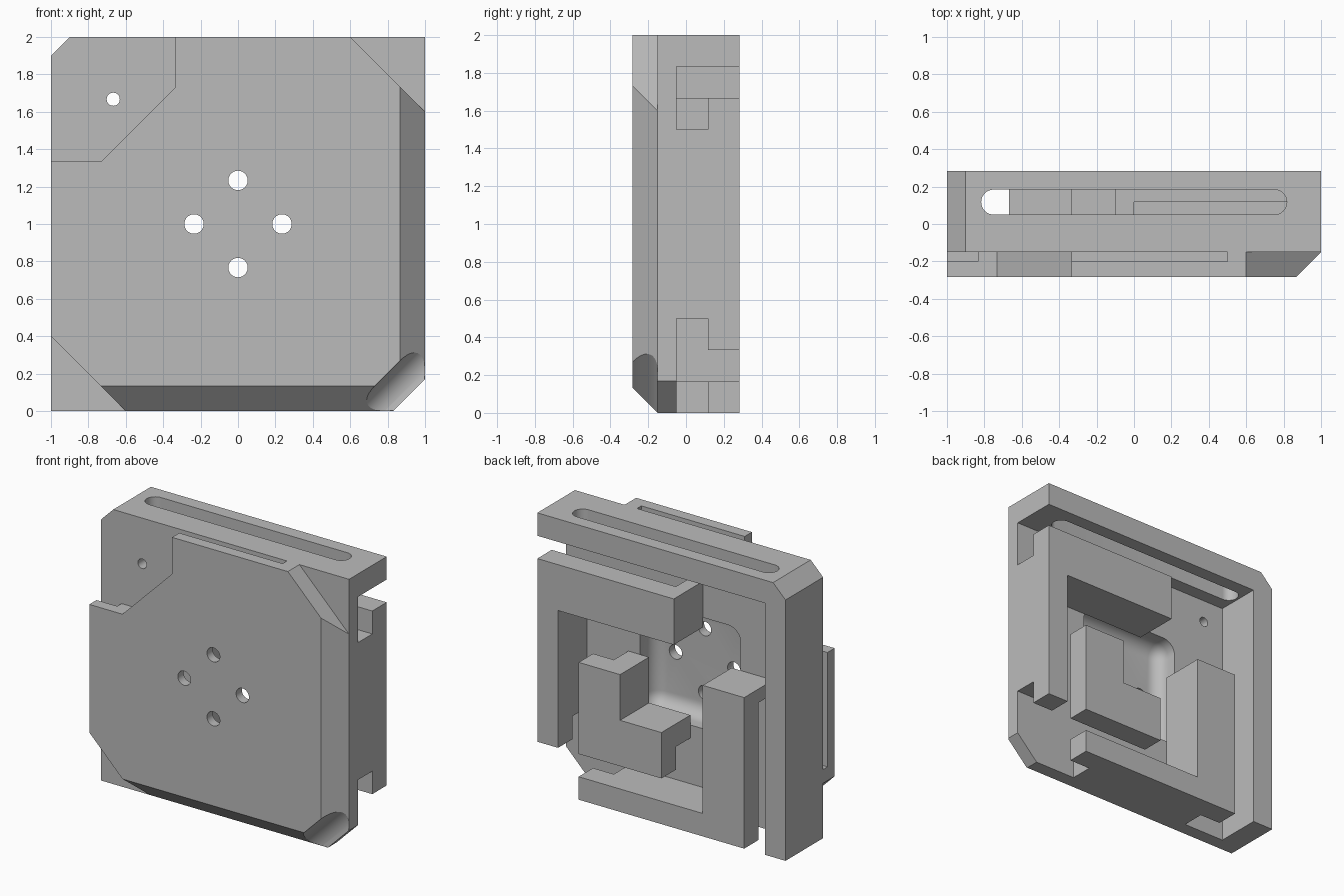
import bpy, bmesh, math
from mathutils import Vector, Matrix

cube = bpy.data.objects.get("Cube")
if cube:
    bpy.data.objects.remove(cube, do_unlink=True)

grey = bpy.data.materials.new("plain grey")
grey.use_nodes = True
COLOUR = (0.5, 0.5, 0.5, 1)
grey.diffuse_color = COLOUR
grey.node_tree.nodes["Principled BSDF"].inputs["Base Color"].default_value = COLOUR

# Depth levels from front to back
FRONT, STEP, FLOOR, LIP, BACK = -0.283, -0.15, -0.05, 0.117, 0.283
# Reflection across the diagonal running from upper -x to lower +x
FLIP = Matrix(((0, 0, -1, 1), (0, 1, 0, 0), (-1, 0, 0, 1), (0, 0, 0, 1)))


def finish(bm, name, flip=False):
    if flip:
        bm.transform(FLIP)
    bmesh.ops.recalc_face_normals(bm, faces=bm.faces)
    mesh = bpy.data.meshes.new(name)
    bm.to_mesh(mesh)
    bm.free()
    mesh.materials.append(grey)
    ob = bpy.data.objects.new(name, mesh)
    bpy.context.collection.objects.link(ob)
    return ob


def extrude(points, offset, name, flip=False):
    bm = bmesh.new()
    face = bm.faces.new([bm.verts.new(p) for p in points])
    new = bmesh.ops.extrude_face_region(bm, geom=[face])["geom"]
    verts = [g for g in new if isinstance(g, bmesh.types.BMVert)]
    bmesh.ops.translate(bm, verts=verts, vec=offset)
    return finish(bm, name, flip)


def prism(outline, y0, y1, name="cutter", flip=False):
    return extrude([(x, y0, z) for x, z in outline], (0, y1 - y0, 0), name, flip)


def box(x0, x1, y0, y1, z0, z1, name="cutter", flip=False):
    return prism([(x0, z0), (x1, z0), (x1, z1), (x0, z1)], y0, y1, name, flip)


def rod(centre, axis, radius, length, sides=48):
    bm = bmesh.new()
    turn = Vector((0, 0, 1)).rotation_difference(Vector(axis)).to_matrix().to_4x4()
    bmesh.ops.create_cone(bm, cap_ends=True, segments=sides, radius1=radius,
                          radius2=radius, depth=length,
                          matrix=Matrix.Translation(centre) @ turn)
    return finish(bm, "cutter")


def cut(ob, *cutters):
    for cutter in cutters:
        cutter.hide_render = True
        mod = ob.modifiers.new("cut", "BOOLEAN")
        mod.operation = "DIFFERENCE"
        mod.solver = "EXACT"
        mod.object = cutter
        bpy.context.view_layer.objects.active = ob
        bpy.ops.object.modifier_apply(modifier=mod.name)
        bpy.data.objects.remove(cutter, do_unlink=True)


def smooth(ob):
    bpy.ops.object.select_all(action="DESELECT")
    ob.select_set(True)
    bpy.context.view_layer.objects.active = ob
    bpy.ops.object.shade_smooth_by_angle(angle=math.radians(30))


# Base plate with chamfered corners
base = prism([(-1, 0), (0.83, 0), (1, 0.17), (1, 2), (-0.9, 2), (-1, 1.9)],
             FRONT, FLOOR, "base_plate")

# Edge chamfers, corner steps and edge grooves come in reflected pairs
for flip in (False, True):
    cut(base,
        extrude([(0.767, -0.383, -0.1), (1.1, -0.05, -0.1), (1.1, -0.383, -0.1)],
                (0, 0, 2.2), "cutter", flip),
        prism([(0.5, 2.1), (1.1, 1.5), (1.1, 2.1)], -0.4, STEP, flip=flip),
        box(-0.5, 0.5, -0.2, STEP, 1.833, 2.1, flip=flip))

# Stepped upper corner
cut(base, prism([(-1.1, 1.333), (-0.733, 1.333), (-0.333, 1.733),
                 (-0.333, 2.1), (-1.1, 2.1)], -0.4, STEP))

# Scooped lower corner
cut(base, rod((0.8925, FRONT, 0.1075), (1, 0, 1), 0.133, 1))

# Rear pocket with rounded corners and floor
bm = bmesh.new()
bmesh.ops.create_cube(bm, size=1)
bmesh.ops.scale(bm, verts=bm.verts, vec=(0.81, 0.367, 0.81))
bmesh.ops.translate(bm, verts=bm.verts, vec=(0, -0.033, 1))
edges = [e for e in bm.edges if min(v.co.y for v in e.verts) < 0]
bmesh.ops.bevel(bm, geom=edges, offset=0.1, segments=8, profile=0.5, affect="EDGES")
cut(base, finish(bm, "cutter"))

# Through holes
for x, z, radius in ((0, 1.233, 0.052), (0, 0.767, 0.052), (-0.235, 1, 0.052),
                     (0.235, 1, 0.052), (-0.667, 1.667, 0.035)):
    cut(base, rod((x, -0.15, z), (0, 1, 0), radius, 0.6, 32))
smooth(base)


# Slotted rim walls
def slot(flip):
    y, r, reach = LIP, 0.067, 0.75
    ring = [(side * (reach + r * math.sin(a)), y + side * r * math.cos(a), 1.7)
            for side in (1, -1)
            for a in [math.pi * i / 16 for i in range(17)]]
    return extrude(ring, (0, 0, 0.5), "cutter", flip)


top_wall = prism([(-0.833, 1.833), (1, 1.833), (1, 2), (-0.9, 2), (-0.95, 1.95)],
                 FLOOR, BACK, "top_wall")
side_wall = prism([(-0.833, 0), (-0.833, 1.833), (-0.95, 1.95), (-1, 1.9), (-1, 0)],
                  FLOOR, BACK, "side_wall")
for wall, flip in ((top_wall, False), (side_wall, True)):
    cut(wall, slot(flip))
    smooth(wall)

# Two reflected hook rails with undercuts
for name, flip in (("upper_rail", False), ("lower_rail", True)):
    rail = prism([(-0.1, 1.333), (0.833, 1.333), (0.833, 0.333), (1, 0.333),
                  (1, 1.667), (-0.1, 1.667)], FLOOR, BACK, name, flip)
    cut(rail,
        box(0, 1.1, -0.1, LIP, 1.5, 1.8, flip=flip),
        box(0.7, 1.1, -0.1, LIP, 0.2, 0.5, flip=flip))

# Central angle block, undercut along both outer edges
block = prism([(0, 0.333), (0.667, 0.333), (0.667, 1), (0.333, 1),
               (0.333, 0.667), (0, 0.667)], FLOOR, BACK, "centre_block")
for flip in (False, True):
    cut(block, box(0.5, 0.8, -0.1, LIP, 0.2, 1.1, flip=flip))
